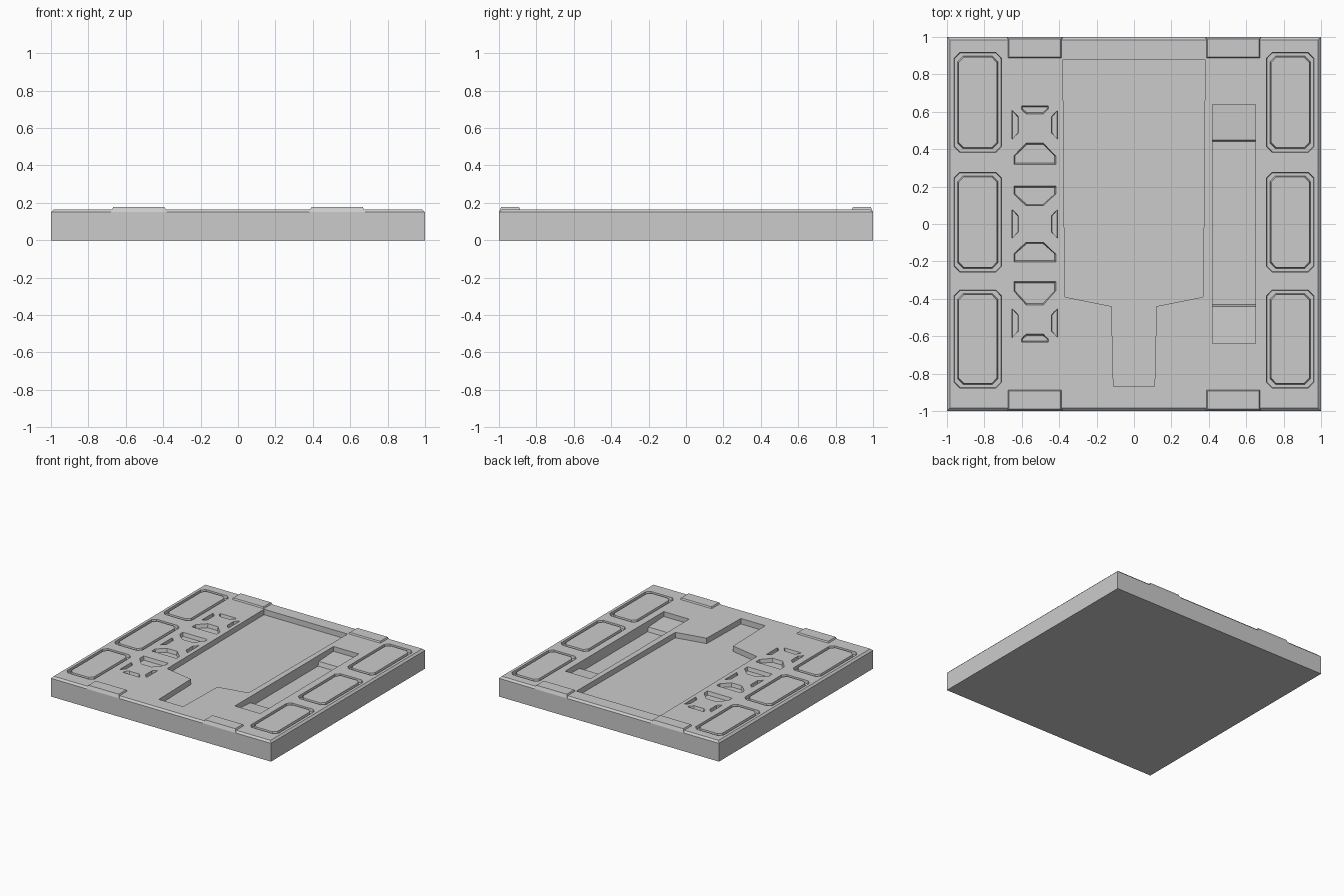
import bpy, bmesh

if "Cube" in bpy.data.objects:
    bpy.data.objects.remove(bpy.data.objects["Cube"])

TOP = 0.165


def loft(bm, low, high):
    """Closed solid between two matching loops of 3D points."""
    a = [bm.verts.new(p) for p in low]
    b = [bm.verts.new(p) for p in high]
    n = len(a)
    bm.faces.new(a[::-1])
    bm.faces.new(b)
    for i in range(n):
        j = (i + 1) % n
        bm.faces.new((a[i], a[j], b[j], b[i]))


def prism(bm, pts, z0, z1, taper=0.0):
    """Extrude an outline; positive taper shrinks the top, negative the bottom."""
    xs, ys = [p[0] for p in pts], [p[1] for p in pts]
    cx, cy = (min(xs) + max(xs)) / 2, (min(ys) + max(ys)) / 2
    wx, wy = max(xs) - cx, max(ys) - cy

    def ring(z, t):
        return [(cx + (x - cx) * (1 - t / wx), cy + (y - cy) * (1 - t / wy), z) for x, y in pts]
    loft(bm, ring(z0, max(-taper, 0)), ring(z1, max(taper, 0)))


def rect(x0, x1, y0, y1, c=0.0):
    if not c:
        return [(x0, y0), (x1, y0), (x1, y1), (x0, y1)]
    return [(x0 + c, y0), (x1 - c, y0), (x1, y0 + c), (x1, y1 - c),
            (x1 - c, y1), (x0 + c, y1), (x0, y1 - c), (x0, y0 + c)]


def finish(bm, name):
    bmesh.ops.recalc_face_normals(bm, faces=bm.faces[:])
    me = bpy.data.meshes.new(name)
    bm.to_mesh(me)
    bm.free()
    ob = bpy.data.objects.new(name, me)
    bpy.context.collection.objects.link(ob)
    return ob


# Floor slab with a chamfered top rim
bm = bmesh.new()
bmesh.ops.create_cube(bm, size=1)
for v in bm.verts:
    v.co = (v.co.x * 2, v.co.y * 2, (v.co.z + 0.5) * TOP)
rim = [e for e in bm.edges if all(v.co.z > 0.1 for v in e.verts)]
bmesh.ops.bevel(bm, geom=rim, offset=0.015, segments=1, affect='EDGES')
slab = finish(bm, "floor_slab")

cut = bmesh.new()
HI = 0.2

# Central bay, with a block left standing in each front corner
half = [(0.11, -0.87), (0.12, -0.44), (0.37, -0.39), (0.38, 0.88)]
prism(cut, half + [(-x, y) for x, y in reversed(half)], 0.12, HI)

# Stepped trough on the right
trough = [(-0.64, HI), (-0.64, 0.125), (-0.44, 0.115), (-0.43, 0.08),
          (0.44, 0.08), (0.45, 0.115), (0.64, 0.125), (0.64, HI)]
loft(cut, [(0.42, y, z) for y, z in trough], [(0.65, y, z) for y, z in trough])

# Lattice pockets on the left: end and side pockets around each crossing
CX = -0.53
for cy, up, down in ((0.53, 0.11, 0.22), (0.0, 0.21, 0.21), (-0.53, 0.23, 0.11)):
    for s, reach in ((1, up), (-1, down)):
        near = 0.05 if reach < 0.15 else 0.09
        wide = 0.08 if reach < 0.15 else 0.12
        knee = near + (reach - near) * 0.6
        prism(cut, [(CX - 0.05, cy + s * near), (CX + 0.05, cy + s * near),
                    (CX + wide, cy + s * knee), (CX + wide, cy + s * reach),
                    (CX - wide, cy + s * reach), (CX - wide, cy + s * knee)],
              0.135, HI, -0.015)
    for s in (-1, 1):
        prism(cut, [(CX + s * 0.085, cy - 0.045), (CX + s * 0.125, cy - 0.08),
                    (CX + s * 0.125, cy + 0.08), (CX + s * 0.085, cy + 0.045)],
              0.135, HI, -0.006)

# Side panels, each sitting in its own shallow pocket
panels = bmesh.new()
for s in (-1, 1):
    for y0, y1 in ((-0.88, -0.35), (-0.26, 0.28), (0.38, 0.92)):
        x0, x1 = sorted((s * 0.705, s * 0.965))
        prism(cut, rect(x0, x1, y0, y1, 0.03), 0.14, HI, -0.006)
        g = 0.018
        prism(panels, rect(x0 + g, x1 - g, y0 + g, y1 - g, 0.03), 0.12, TOP, 0.01)
finish(panels, "side_panels")

cutter = finish(cut, "recess_cutter")
cutter.hide_render = True
cutter.hide_set(True)
mod = slab.modifiers.new("recesses", 'BOOLEAN')
mod.operation = 'DIFFERENCE'
mod.solver = 'EXACT'
mod.object = cutter
bpy.context.view_layer.update()
dg = bpy.context.evaluated_depsgraph_get()
slab.data = bpy.data.meshes.new_from_object(slab.evaluated_get(dg))
slab.modifiers.clear()
bpy.data.objects.remove(cutter)

# Raised caps at the ends of the side strips
bm = bmesh.new()
for sx in (-1, 1):
    for sy in (-1, 1):
        x0, x1 = sorted((sx * 0.38, sx * 0.68))
        y0, y1 = sorted((sy * 0.88, sy * 1.0))
        prism(bm, rect(x0, x1, y0, y1), 0.15, 0.177, 0.012)
finish(bm, "end_caps")
